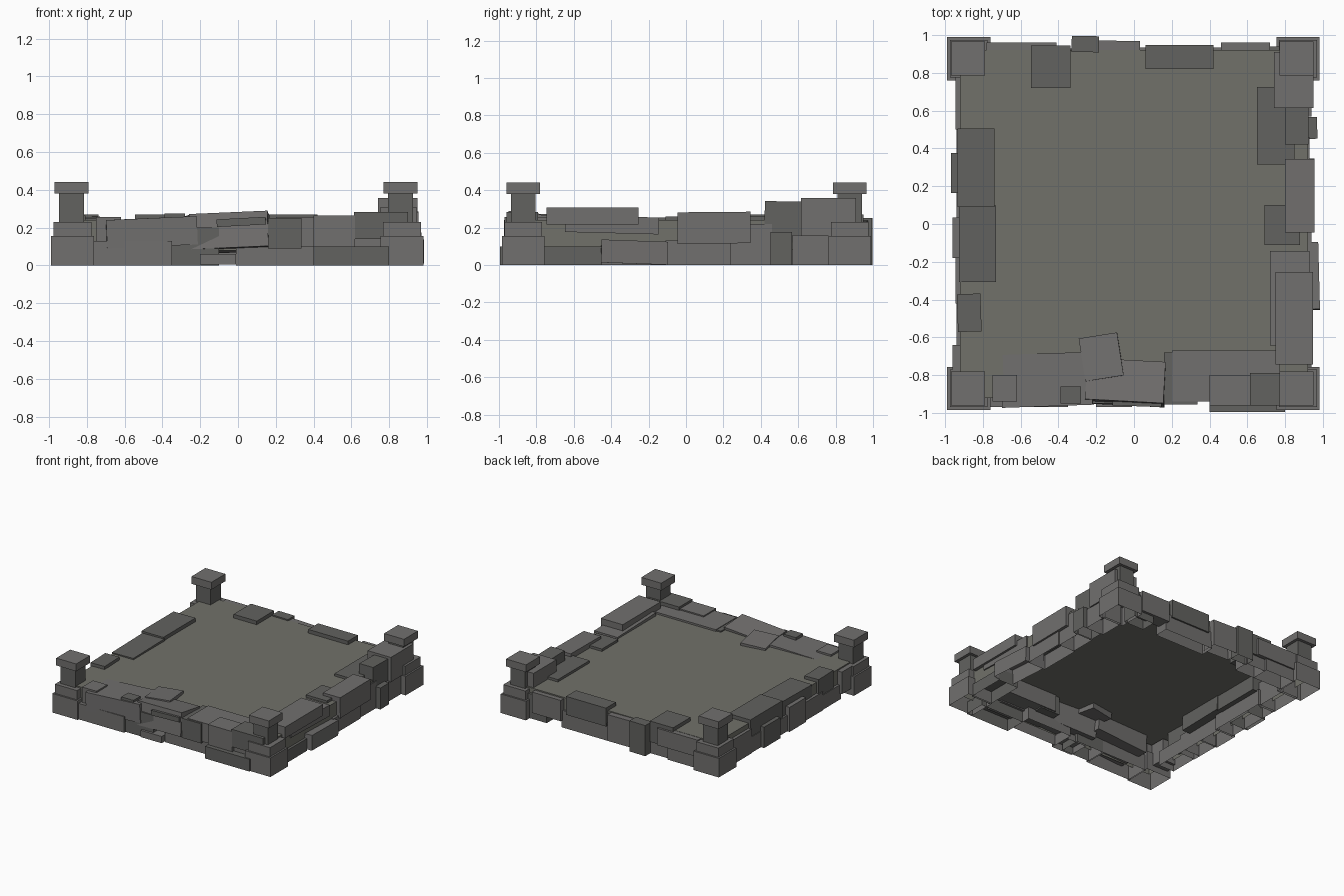
import bpy
import bmesh
from mathutils import Euler
from math import radians

if "Cube" in bpy.data.objects:
    bpy.data.objects.remove(bpy.data.objects["Cube"])


def mat(name, c):
    m = bpy.data.materials.new(name)
    m.diffuse_color = (*c, 1)
    m.use_nodes = True
    m.node_tree.nodes["Principled BSDF"].inputs["Base Color"].default_value = m.diffuse_color
    return m


STONE = mat("stone", (0.165, 0.16, 0.157))
DARK = mat("dark_stone", (0.122, 0.122, 0.115))
FLOOR = mat("floor_stone", (0.165, 0.165, 0.144))


def block(name, x, y, z, rot=(0, 0, 0), m=STONE, open_base=False):
    """Box given by its x, y and z ranges, rotated about its centre (degrees).
    Stones resting on the ground are hollow underneath."""
    bpy.ops.mesh.primitive_cube_add(
        size=1, location=[(a + b) / 2 for a, b in (x, y, z)])
    o = bpy.context.object
    o.name = name
    o.scale = [b - a for a, b in (x, y, z)]
    o.rotation_euler = Euler([radians(a) for a in rot])
    o.data.materials.append(m)
    if open_base or z[0] < .03:
        bm = bmesh.new()
        bm.from_mesh(o.data)
        bm.normal_update()
        bmesh.ops.delete(bm, geom=[f for f in bm.faces if f.normal.z < -.5],
                         context='FACES_ONLY')
        bm.to_mesh(o.data)
        bm.free()
    return o


# Paved floor, open underneath
block("floor", (-.92, .92), (-.92, .92), (.08, .24), m=FLOOR, open_base=True)

# Corner posts: two stepped plinths, shaft and cap
for cx in (-.88, .86):
    for cy in (-.87, .875):
        ox = -.875 if cx < 0 else .868
        for part, px, h, z, m in (
                ("plinth", ox, .114, (0, .155), STONE),
                ("step", ox, .1, (.155, .23), STONE),
                ("shaft", cx, .066, (.23, .38), DARK),
                ("cap", cx, .09, (.38, .44), STONE)):
            block("corner_" + part, (px - h, px + h), (cy - h, cy + h), z, m=m)

# Front wall stones
block("front_low_left", (-.77, -.35), (-.97, -.78), (0, .13))
block("front_long_left", (-.70, -.22), (-.965, -.685), (.1, .25), (0, -2.5, 2))
block("front_edge_left", (-.75, -.62), (-.94, -.8), (.12, .255))
block("front_chip", (-.39, -.28), (-.95, -.86), (.2, .275), m=DARK)
block("front_foot", (-.2, -.01), (-.97, -.8), (.005, .06))
block("front_middle_low", (-.36, -.1), (-.95, -.78), (0, .2), m=DARK)
block("front_middle", (-.25, .165), (-.95, -.73), (.08, .268), (-7, -2.5, -3))
block("front_tilted_slab", (-.275, -.07), (-.82, -.59), (.2, .265), (-3, -2, 9))
block("front_plate", (-.11, .15), (-.965, -.8), (.21, .25), (0, -3, -2), m=DARK)
block("front_under_plate", (-.01, .4), (-.93, -.75), (0, .12))
block("front_joint", (.16, .335), (-.955, -.68), (.09, .25), m=DARK)
block("front_long_right", (.2, .77), (-.94, -.67), (.1, .255))
block("front_inset_right", (.4, .62), (-.96, -.8), (.09, .265))
block("front_upper_right", (.615, .9), (-.96, -.79), (.14, .283), m=DARK)
block("front_low_right", (.4, .8), (-.995, -.82), (0, .1), m=DARK)

# Right wall stones
block("right_low_a", (.76, .94), (-.77, -.45), (0, .1), m=DARK)
block("right_long_top", (.75, .948), (-.745, -.255), (.215, .307))
block("right_ledge", (.72, .93), (-.645, -.145), (.17, .26), (-1.5, 0, 0))
block("right_low_b", (.8, .98), (-.455, -.1), (.007, .13), (-2, 0, 1.5))
block("right_inner", (.69, .88), (-.11, .1), (.12, .26), m=DARK)
block("right_low_c", (.78, .94), (-.11, .24), (0, .13))
block("right_block", (.8, .955), (-.045, .345), (.115, .283), (.5, 0, 0))
block("right_low_d", (.79, .93), (.24, .46), (0, .22))
block("right_inner_long", (.65, .85), (.315, .725), (.15, .26), m=DARK)
block("right_tall", (.8, .925), (.42, .62), (.12, .34), (-1, 0, 0), m=DARK)
block("right_spur", (.8, .97), (.45, .565), (.0, .175), (0, 0, 1), m=DARK)
block("right_end_top", (.74, .95), (.615, .91), (.155, .357))
block("right_end_low", (.78, .94), (.57, .78), (0, .16))

# Back wall stones
block("back_edge_left", (-.78, -.41), (.82, .962), (.1, .238))
block("back_low_left", (-.77, -.5), (.8, .95), (0, .12))
block("back_tall_left", (-.545, -.335), (.72, .945), (.1, .27), m=DARK)
block("back_low_mid", (-.5, -.32), (.8, .93), (0, .12))
block("back_spur", (-.33, -.185), (.91, .995), (0, .25), (0, 0, -1), m=DARK)
block("back_middle", (-.2, .03), (.85, .97), (.02, .235), (0, 1, -1))
block("back_low_right", (.02, .47), (.82, .935), (0, .14))
block("back_slab_right", (.06, .42), (.82, .948), (.12, .27), m=DARK)
block("back_edge_right", (.46, .72), (.85, .96), (.06, .23))
block("back_end_right", (.6, .78), (.82, .94), (0, .2), m=DARK)

# Left wall stones
block("left_slab_back", (-.935, -.738), (.09, .505), (.12, .27), m=DARK)
block("left_slab_front", (-.925, -.73), (-.305, .1), (.12, .253), (1, -1, 0), m=DARK)
block("left_small", (-.935, -.81), (-.57, -.37), (.1, .265), (0, 0, 2), m=DARK)
block("left_low_a", (-.945, -.8), (.5, .78), (0, .2))
block("left_spur_a", (-.968, -.8), (.165, .375), (0, .17), m=DARK)
block("left_low_b", (-.94, -.78), (.02, .52), (0, .13))
block("left_spur_b", (-.96, -.8), (-.18, .035), (0, .2))
block("left_low_c", (-.945, -.8), (-.42, -.17), (0, .15))
block("left_low_d", (-.94, -.8), (-.66, -.36), (0, .12))
block("left_spur_c", (-.96, -.82), (-.77, -.64), (.05, .23))
